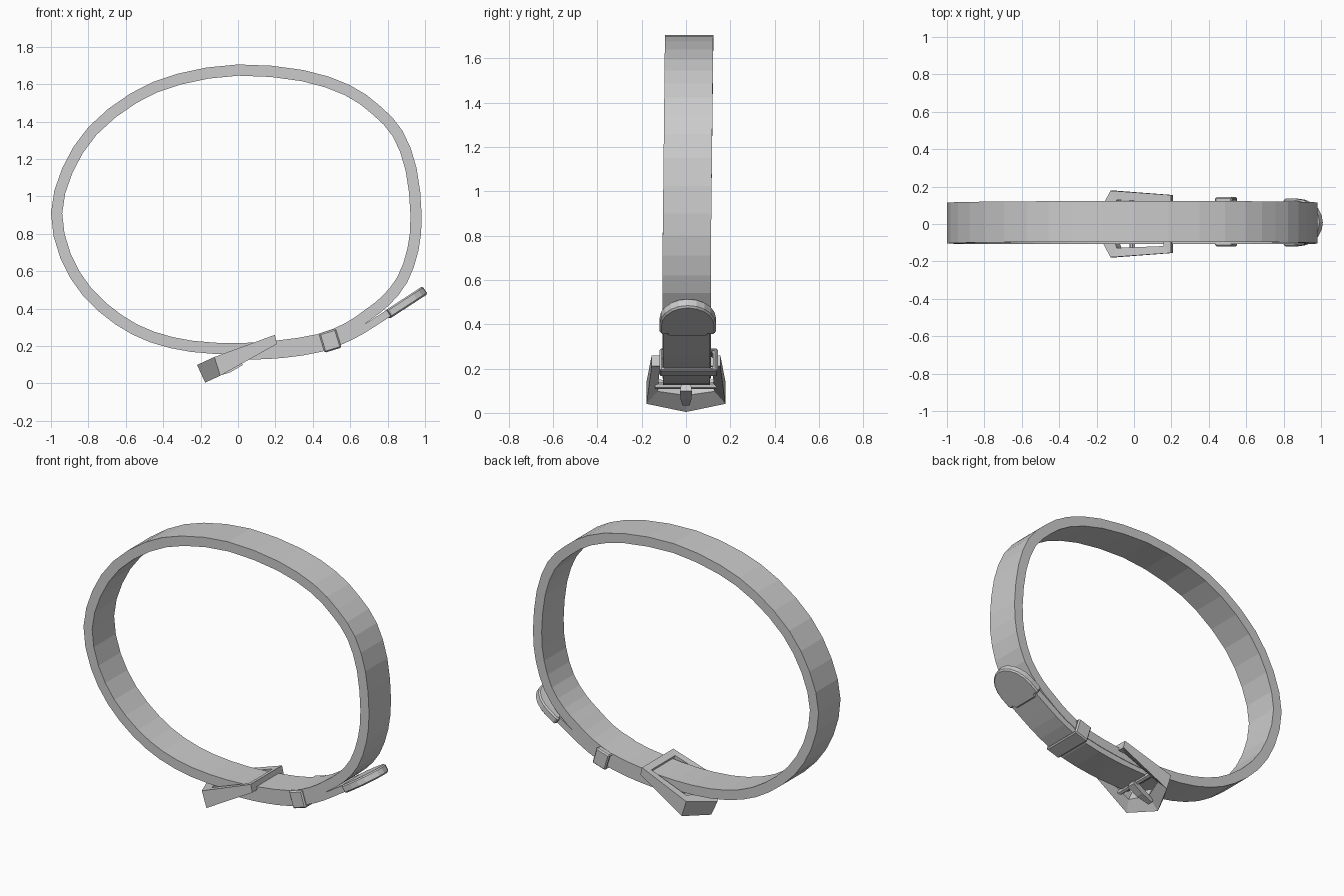
import bpy, bmesh, math
from mathutils import Vector

if "Cube" in bpy.data.objects:
    bpy.data.objects.remove(bpy.data.objects["Cube"])


def make_object(name, rings, closed=True, bevel=0.0):
    """Join rings of points by quads; closed wraps round, otherwise ends are capped."""
    bm = bmesh.new()
    vs = [[bm.verts.new(p) for p in r] for r in rings]
    n, m = len(vs), len(vs[0])
    for i in range(n if closed else n - 1):
        a, b = vs[i], vs[(i + 1) % n]
        for j in range(m):
            k = (j + 1) % m
            bm.faces.new((a[j], a[k], b[k], b[j]))
    if not closed:
        bm.faces.new(vs[0])
        bm.faces.new(vs[-1])
    bmesh.ops.recalc_face_normals(bm, faces=bm.faces[:])
    me = bpy.data.meshes.new(name)
    bm.to_mesh(me)
    bm.free()
    ob = bpy.data.objects.new(name, me)
    bpy.context.collection.objects.link(ob)
    if bevel:
        mod = ob.modifiers.new("edge_bevel", 'BEVEL')
        mod.width, mod.segments = bevel, 1
    return ob


def spline(pts, sub, closed):
    """Catmull-Rom samples through (x, z) points."""
    P = [Vector(p) for p in pts]
    n, out = len(P), []
    get = (lambda i: P[i % n]) if closed else (lambda i: P[min(max(i, 0), n - 1)])
    for i in range(n if closed else n - 1):
        a, b, c, d = (get(i + k) for k in (-1, 0, 1, 2))
        for s in range(sub):
            t = s / sub
            out.append(0.5 * (2 * b + (c - a) * t + (2 * a - 5 * b + 4 * c - d) * t * t
                              + (3 * b - a - 3 * c + d) * t ** 3))
    return out if closed else out + [P[-1]]


def strap(name, path, inner, outer, half, closed):
    """Flat band along a path; inner and outer are offsets along the left normal."""
    n, rings = len(path), []
    for i, p in enumerate(path):
        a = path[(i - 1) % n] if closed else path[max(i - 1, 0)]
        b = path[(i + 1) % n] if closed else path[min(i + 1, n - 1)]
        t = (b - a).normalized()
        nrm = Vector((-t.y, t.x))
        cy = 0.003 + 0.011 * max(0, p.y - 0.7)
        q, r = p + nrm * inner, p + nrm * outer
        rings.append([(q.x, cy - half, q.y), (q.x, cy + half, q.y),
                      (r.x, cy + half, r.y), (r.x, cy - half, r.y)])
    return make_object(name, rings, closed)


def place(origin, degrees):
    """Map local (along, across, up) to the world, tilted in the xz plane."""
    c, s = math.cos(math.radians(degrees)), math.sin(math.radians(degrees))
    return lambda u, y, v: (origin[0] + u * c - v * s, y, origin[1] + u * s + v * c)


# Main strap: outer outline, counter-clockwise, thickened inward
outline = [(0, .155), (.22, .17), (.44, .205), (.6, .268), (.715, .345), (.81, .42),
           (.905, .54), (.965, .71), (.982, .9), (.955, 1.15), (.88, 1.35), (.757, 1.485),
           (.597, 1.595), (.35, 1.675), (0, 1.705), (-.325, 1.655), (-.575, 1.55),
           (-.8, 1.37), (-.94, 1.15), (-1, .91), (-.95, .67), (-.83, .47),
           (-.655, .315), (-.47, .22), (-.25, .168)]
strap("main_strap", spline(outline, 2, True), 0.06, 0, 0.109, True)

# Free tail lying along the outside
tail = [(-.04, .145), (.1, .148), (.25, .157), (.44, .188), (.6, .25), (.72, .32), (.85, .405)]
strap("strap_tail", spline(tail, 2, False), 0.02, -0.02, 0.106, False)

# Rounded metal tip with a stepped base
at = place((.795, .365), 33)
half = [(0, .085), (.018, .095), (.012, .118), (.03, .127), (.09, .127)]
half += [(.09 + .155 * math.sin(math.radians(a)), .127 * math.cos(math.radians(a)))
         for a in (18, 36, 54, 72)]
plan = half + [(.245, 0)] + [(u, -y) for u, y in reversed(half)]
make_object("strap_tip", [[at(u, y + .008, v) for u, y in plan] for v in (-.025, .025)],
            False, 0.008)

# Keeper band round both layers
at = place((.493, .228), 17)
rings = []
for u, grow in ((-.047, 1), (.047, 1), (.047, 0), (-.047, 0)):
    hy, hv = (.132, .053) if grow else (.11, .038)
    rings.append([at(u, .012 + sy * hy, sv * hv)
                  for sy, sv in ((-1, -1), (1, -1), (1, 1), (-1, 1))])
make_object("keeper_band", rings, True, 0.008)

# Buckle frame: five-sided wedge, thick at the point, with a sloped inner face
at = place((-.2, .05), 24.6)


def five(tip, shoulder, end, wide, narrow, v_tip, v_end):
    return [at(tip, 0, v_tip), at(shoulder, wide, v_tip), at(end, narrow, v_end),
            at(end, -narrow, v_end), at(shoulder, -wide, v_tip)]


make_object("buckle_frame", [
    five(.003, .105, .448, .178, .155, .052, .025),
    five(.003, .092, .438, .178, .155, -.052, -.024),
    five(.095, .14, .405, .128, .118, -.012, -.014),
    five(.095, .14, .405, .128, .118, .048, .025)])

# Crossbar through the buckle
make_object("buckle_bar", [[at(.205 + .016 * math.cos(a * math.pi / 3), y,
                               -.012 + .016 * math.sin(a * math.pi / 3)) for a in range(6)]
                           for y in (-.14, .14)], False)

# Prong from the crossbar to the point of the frame
rings = []
for u, w, lo, hi in ((.065, .016, -.048, -.02), (.15, .024, -.058, -.015), (.225, .028, -.05, -.005)):
    rings.append([at(u, -w, lo), at(u, w, lo), at(u, w * .7, hi), at(u, -w * .7, hi)])
make_object("buckle_prong", rings, False)
